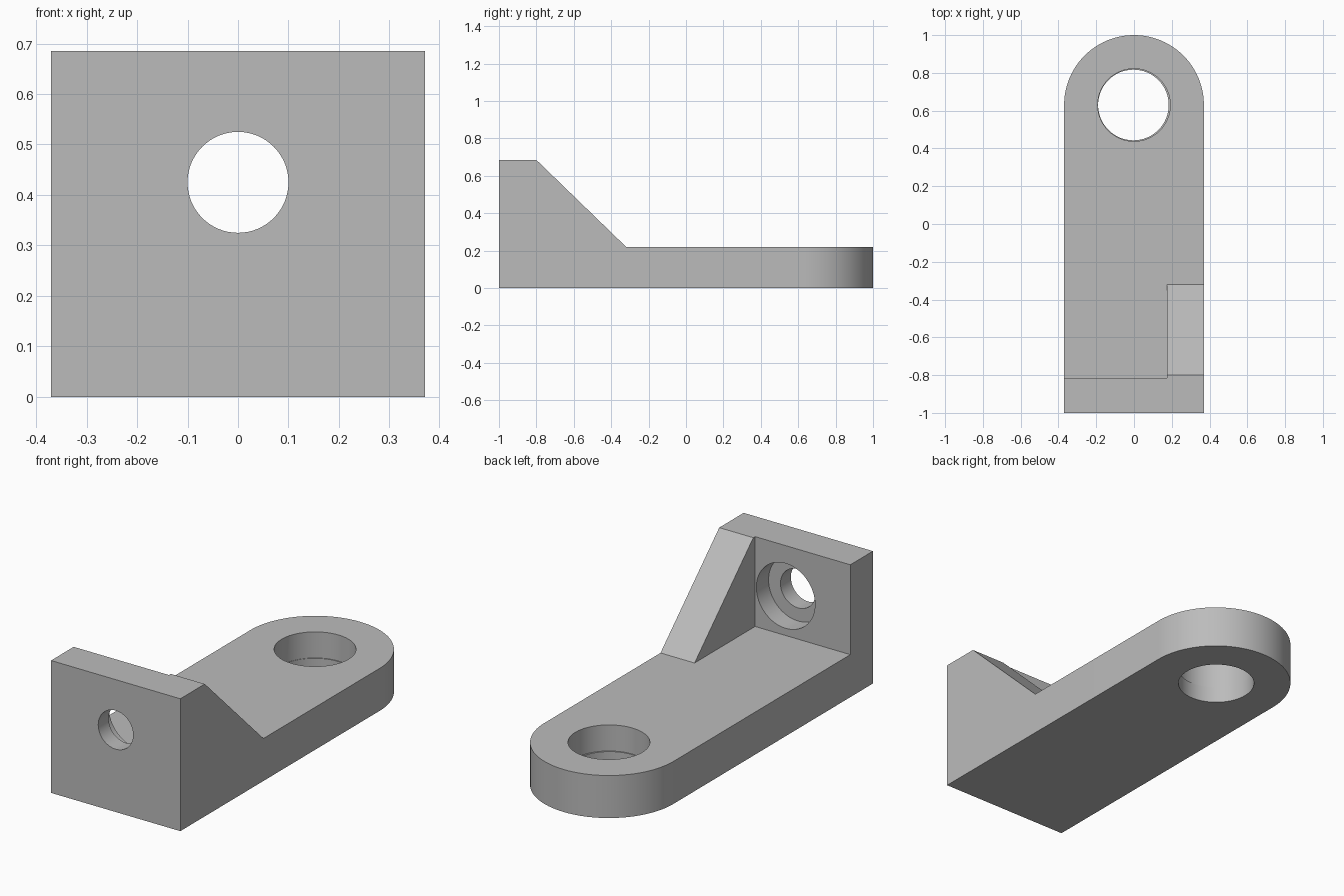
import bpy, math
from mathutils import Matrix, Vector

if "Cube" in bpy.data.objects:
    bpy.data.objects.remove(bpy.data.objects["Cube"], do_unlink=True)

W, BASE_H, TOP = 0.37, 0.22, 0.685
EYE_Y = 0.63          # centre of the rounded end
BOLT_Z = 0.425        # height of the bolt hole

grey = bpy.data.materials.new("plain grey")
grey.diffuse_color = (0.5, 0.5, 0.5, 1)
grey.use_nodes = True
grey.node_tree.nodes["Principled BSDF"].inputs["Base Color"].default_value = (0.5, 0.5, 0.5, 1)


def prism(name, points, offset):
    """Closed solid from a flat outline swept along an offset."""
    n = len(points)
    base = [Vector(p) for p in points]
    verts = base + [p + Vector(offset) for p in base]
    faces = [list(range(n))[::-1], list(range(n, 2 * n))]
    faces += [[i, (i + 1) % n, n + (i + 1) % n, n + i] for i in range(n)]
    mesh = bpy.data.meshes.new(name)
    mesh.from_pydata(verts, [], faces)
    mesh.materials.append(grey)
    obj = bpy.data.objects.new(name, mesh)
    bpy.context.collection.objects.link(obj)
    return obj


def drill(name, radius, start, offset, sides=64):
    """Round cutter from a start point along an offset."""
    turn = Vector((0, 0, 1)).rotation_difference(Vector(offset)).to_matrix()
    ring = [turn @ Vector((radius * math.cos(a), radius * math.sin(a), 0)) + Vector(start)
            for a in (math.tau * i / sides for i in range(sides))]
    obj = prism(name, ring, offset)
    obj.hide_render = True
    return obj


def combine(target, tool, operation):
    """Apply a boolean and discard the tool."""
    mod = target.modifiers.new(operation, "BOOLEAN")
    mod.operation, mod.object, mod.solver = operation, tool, "EXACT"
    bpy.context.view_layer.objects.active = target
    bpy.ops.object.modifier_apply(modifier=mod.name)
    bpy.data.objects.remove(tool, do_unlink=True)


# Base bar with a rounded back end
arc = [(W * math.cos(a), EYE_Y + W * math.sin(a), 0)
       for a in (math.pi * i / 48 for i in range(49))]
bracket = prism("angle_bracket", [(-W, -1, 0), (W, -1, 0)] + arc, (0, 0, BASE_H))

# Upright plate
plate = prism("upright_plate", [(-W, -1, 0), (W, -1, 0), (W, -0.815, 0), (-W, -0.815, 0)],
              (0, 0, TOP))
combine(bracket, plate, "UNION")

# Sloping rib along the left edge
rib = prism("side_rib", [(0.175, -1, 0), (0.175, -0.32, 0), (0.175, -0.32, BASE_H),
                         (0.175, -0.8, TOP), (0.175, -1, TOP)][::-1], (W - 0.175, 0, 0))
for poly in rib.data.polygons:
    poly.flip()
rib.data.flip_normals() if rib.data.polygons[0].normal.x > 0 else None
combine(bracket, rib, "UNION")

# Stepped hole in the rounded end, counterbored bolt hole in the plate
for cutter in (
    drill("eye_hole", 0.187, (-0.003, EYE_Y, -0.1), (0, 0, 0.5)),
    drill("eye_counterbore", 0.192, (0, EYE_Y, 0.085), (0, 0, 0.5)),
    drill("bolt_hole", 0.1, (0, -1.2, BOLT_Z), (0, 0.5, 0)),
    drill("bolt_counterbore", 0.168, (0, -0.915, BOLT_Z), (0, 0.4, 0)),
):
    combine(bracket, cutter, "DIFFERENCE")

# Smooth the round walls, keep the edges sharp
bpy.ops.object.select_all(action="DESELECT")
bracket.select_set(True)
bpy.context.view_layer.objects.active = bracket
bpy.ops.object.shade_smooth_by_angle(angle=math.radians(30))
